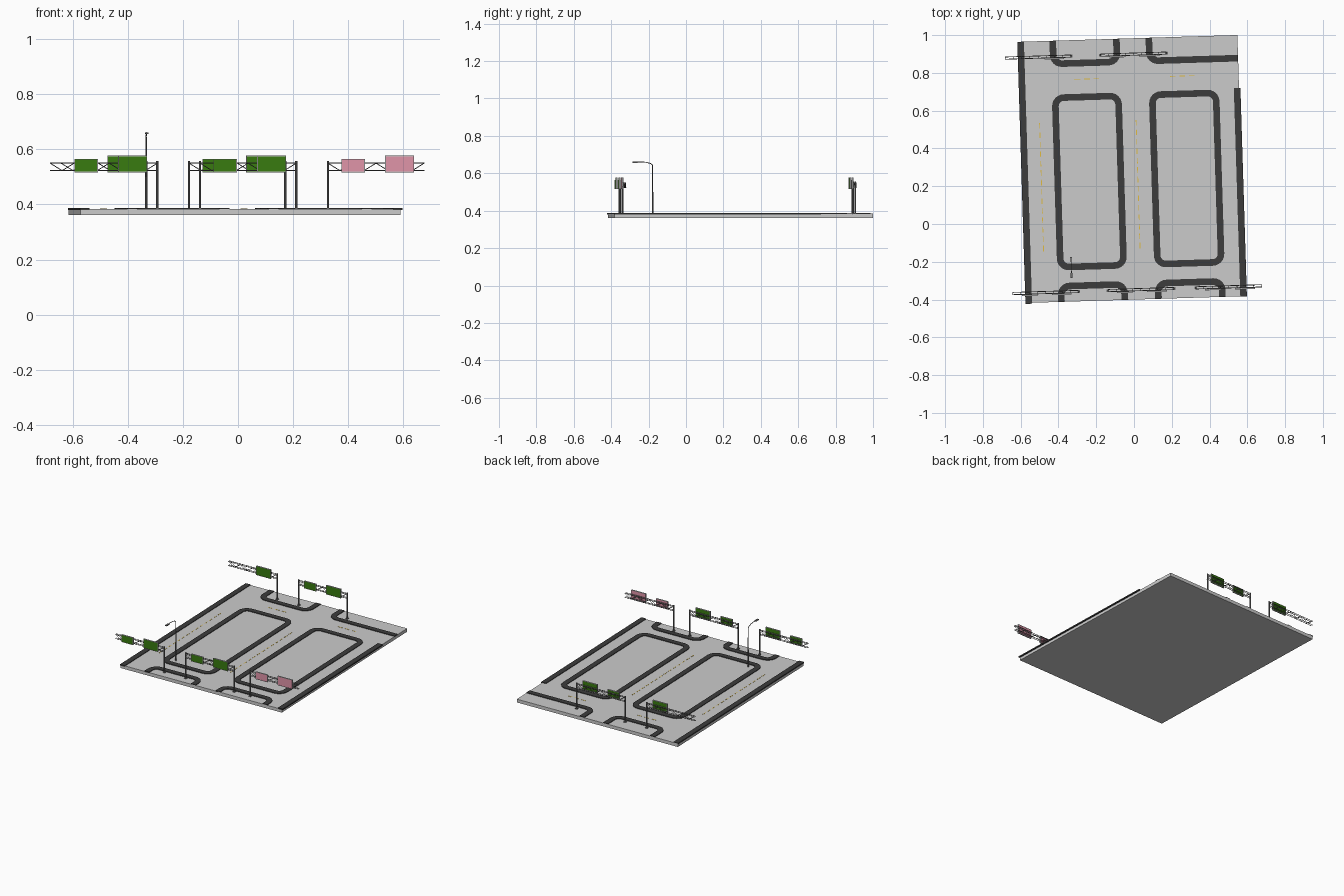
import bpy, bmesh
from math import radians, sin, cos, pi
from mathutils import Matrix, Vector

if "Cube" in bpy.data.objects:
    bpy.data.objects.remove(bpy.data.objects["Cube"])

ROT = Matrix.Rotation(radians(1.78), 4, 'Z')   # whole site is slightly turned
TOP = 0.384                                    # paving level


def material(name, rgb):
    m = bpy.data.materials.new(name)
    m.diffuse_color = (*rgb, 1)
    m.use_nodes = True
    m.node_tree.nodes["Principled BSDF"].inputs["Base Color"].default_value = m.diffuse_color
    return m


DARK = material("dark_curb", (0.045, 0.045, 0.045))
STEEL = material("steel", (0.16, 0.16, 0.16))
GREEN = material("sign_green", (0.04, 0.2, 0.005))
PINK = material("sign_pink", (0.75, 0.3, 0.4))
YELLOW = material("lane_yellow", (0.75, 0.5, 0.05))


def finish(name, bm, mat=None):
    bmesh.ops.recalc_face_normals(bm, faces=bm.faces)
    me = bpy.data.meshes.new(name)
    bm.to_mesh(me)
    bm.free()
    ob = bpy.data.objects.new(name, me)
    ob.matrix_world = ROT
    bpy.context.collection.objects.link(ob)
    if mat:
        me.materials.append(mat)
    return ob


def box(bm, x0, x1, y0, y1, z0, z1):
    m = Matrix.Translation(((x0 + x1) / 2, (y0 + y1) / 2, (z0 + z1) / 2))
    bmesh.ops.create_cube(bm, size=1, matrix=m @ Matrix.Diagonal((x1 - x0, y1 - y0, z1 - z0, 1)))


def bar(bm, p, q, r, sides=4, r2=None):
    p, q = Vector(p), Vector(q)
    d = q - p
    m = Matrix.Translation((p + q) / 2) @ d.to_track_quat('Z', 'Y').to_matrix().to_4x4()
    bmesh.ops.create_cone(bm, cap_ends=True, segments=sides, radius1=r,
                          radius2=r if r2 is None else r2, depth=d.length, matrix=m)


def rounded(pts, closed, r, n=6):
    """Corner points to a path with filleted corners."""
    out = []
    for i, p in enumerate(pts):
        p = Vector(p)
        if not closed and i in (0, len(pts) - 1):
            out.append(p)
            continue
        a = (Vector(pts[i - 1]) - p).normalized()
        b = (Vector(pts[(i + 1) % len(pts)]) - p).normalized()
        c = p + (a + b) * r
        for k in range(n + 1):
            t = k / n * pi / 2
            out.append(c - b * r * cos(t) - a * r * sin(t))
    return out


def curb(name, pts, closed=False, w=0.035, r=0.045):
    """Rectangular curb section swept along a flat path."""
    path = rounded(pts, closed, r)
    n = len(path)
    bm = bmesh.new()
    rings = []
    for i, p in enumerate(path):
        a = path[i - 1] if (closed or i) else p
        b = path[(i + 1) % n] if (closed or i < n - 1) else p
        t = (b - a).normalized()
        s = Vector((-t.y, t.x)) * w / 2
        rings.append([bm.verts.new((*(p + s * k), z)) for k, z in
                      ((1, TOP - 0.004), (1, TOP + 0.004), (-1, TOP + 0.004), (-1, TOP - 0.004))])
    for i in range(n if closed else n - 1):
        A, B = rings[i], rings[(i + 1) % n]
        for k in range(4):
            bm.faces.new((A[k], A[(k + 1) % 4], B[(k + 1) % 4], B[k]))
    if not closed:
        bm.faces.new(rings[0])
        bm.faces.new(rings[-1])
    finish(name, bm, DARK)


# paved base slab
bm = bmesh.new()
box(bm, -0.585, 0.578, -0.40, 0.983, 0.362, TOP)
finish("base_slab", bm)

# curbs: outer strips, two island rings, half islands at front and back
H = 0.0175
curb("left_curb", [(-0.57, -0.405), (-0.57, 0.983)])
curb("right_curb", [(0.568, -0.402), (0.568, 0.703)])
for side, u0, u1 in (("left", -0.414, -0.044), ("right", 0.10, 0.473)):
    a, b = u0 + H, u1 - H
    curb(side + "_island_curb", [(a, -0.234 + H), (b, -0.234 + H), (b, 0.698 - H), (a, 0.698 - H)], True)
    curb(side + "_front_curb", [(a, -0.40), (a, -0.30 - H), (b, -0.30 - H), (b, -0.40)])
curb("left_back_curb", [(-0.40, 0.983), (-0.40, 0.843 + H), (-0.063, 0.843 + H), (-0.063, 0.983)])
curb("right_back_curb", [(0.109, 0.983), (0.109, 0.843 + H), (0.578, 0.843 + H)])

# dashed yellow lane lines
bm = bmesh.new()
for u in (-0.483, 0.028):
    for k in range(14):
        v = -0.13 + k * 0.05
        box(bm, u - 0.002, u + 0.002, v, v + 0.03, TOP, TOP + 0.001)
for u in (-0.29, 0.215):
    for k in range(3):
        box(bm, u + k * 0.05, u + k * 0.05 + 0.03, 0.773, 0.777, TOP, TOP + 0.001)
finish("lane_dashes", bm, YELLOW)


def gantry(name, u, v, posts, signs, mat):
    """Truss of span 0.35 from u, posts at given ends, signs (offset, width, height)."""
    L, z0, z1, d = 0.35, 0.523, 0.550, 0.006
    bm = bmesh.new()
    for p in posts:
        bar(bm, (u + p * L, v, TOP - 0.002), (u + p * L, v, 0.557), 0.0042, 8)
        box(bm, u + p * L - 0.007, u + p * L + 0.007, v - 0.007, v + 0.007, TOP, TOP + 0.004)
    n = 8
    for s in (-d, d):                                   # chords and zigzag
        for z in (z0, z1):
            bar(bm, (u, v + s, z), (u + L, v + s, z), 0.002)
        for k in range(n):
            za, zb = (z0, z1) if k % 2 else (z1, z0)
            bar(bm, (u + L * k / n, v + s, za), (u + L * (k + 1) / n, v + s, zb), 0.0014)
    for k in range(n + 1):                              # cross ties
        for z in (z0, z1):
            bar(bm, (u + L * k / n, v - d, z), (u + L * k / n, v + d, z), 0.0014)
    finish(name + "_frame", bm, STEEL)
    panel, rim = bmesh.new(), bmesh.new()
    for off, w, h in signs:
        a, b, lo, hi = u + off - w / 2, u + off + w / 2, 0.519, 0.519 + h
        f, g = v - 0.014, v - 0.008
        box(panel, a, b, f, g, lo, hi)
        e = 0.0025
        for q in ((a - e, b + e, lo - e, lo), (a - e, b + e, hi, hi + e), (a - e, a, lo, hi), (b, b + e, lo, hi)):
            box(rim, q[0], q[1], f - 0.001, g + 0.001, q[2], q[3])
    finish(name + "_sign_panels", panel, mat)
    finish(name + "_sign_rims", rim)


SMALL, BIG = (0.091, 0.08, 0.044), (0.26, 0.10, 0.056)
gantry("front_left_gantry", -0.654, -0.348, (1,), (SMALL, BIG), GREEN)
gantry("front_middle_gantry", -0.149, -0.348, (0, 1), (SMALL, BIG), GREEN)
gantry("front_right_gantry", 0.316, -0.348, (0,), (SMALL, BIG), PINK)
gantry("back_left_gantry", -0.655, 0.899, (1,), (BIG,), GREEN)
gantry("back_middle_gantry", -0.150, 0.899, (0, 1), (SMALL, BIG), GREEN)

# street lamp: stepped post, curved arm, flat head
bm = bmesh.new()
u, v = -0.339, -0.168
bar(bm, (u, v, TOP - 0.002), (u, v, 0.50), 0.0045, 8)
bar(bm, (u, v, 0.50), (u, v, 0.645), 0.003, 8, 0.0022)
arm = [(0, 0.645), (-0.012, 0.653), (-0.035, 0.659), (-0.065, 0.661), (-0.085, 0.66)]
for (a, za), (b, zb) in zip(arm, arm[1:]):
    bar(bm, (u, v + a, za), (u, v + b, zb), 0.0022, 6)
box(bm, u - 0.006, u + 0.006, v - 0.108, v - 0.08, 0.656, 0.662)
finish("street_lamp", bm, STEEL)
